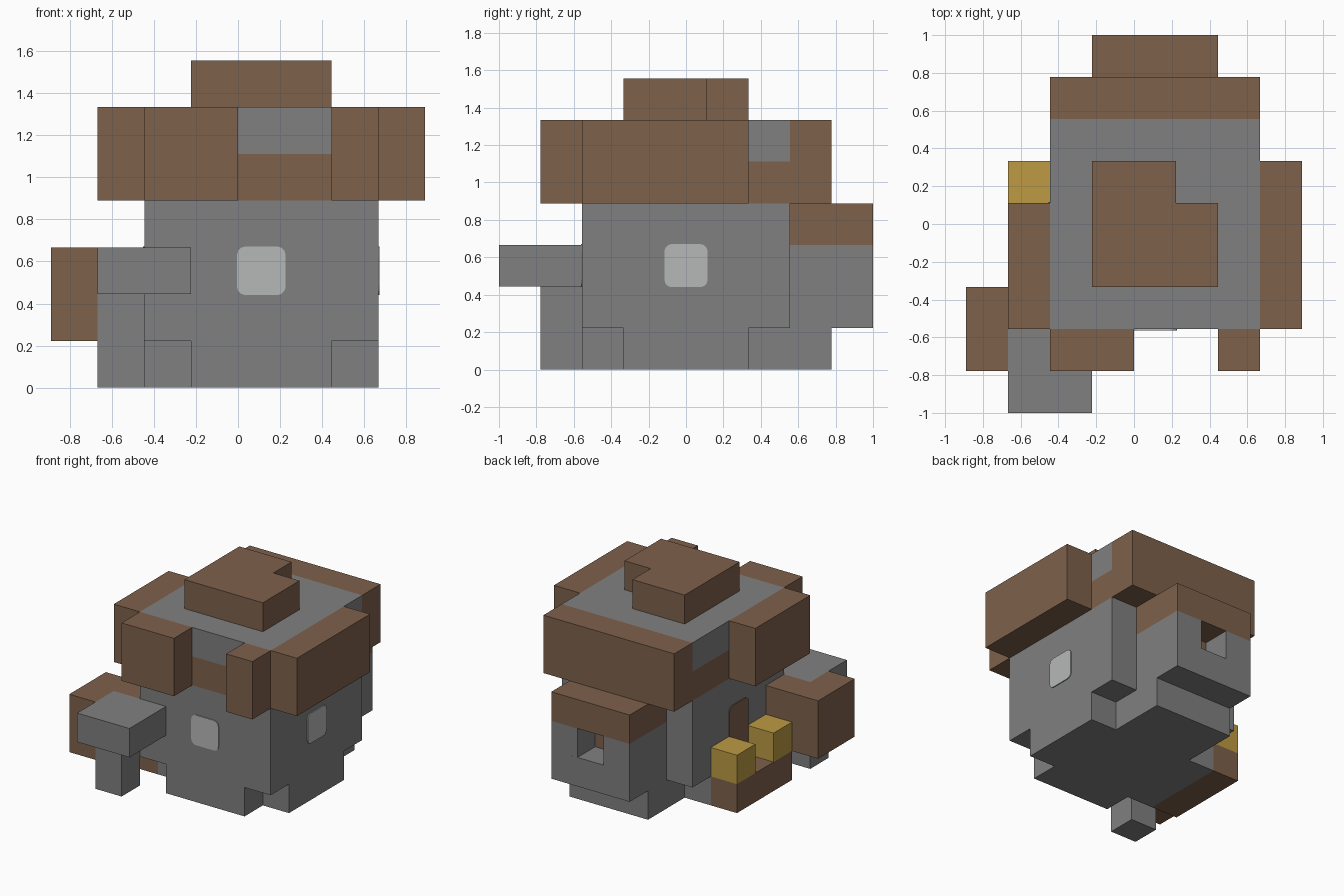
import bpy, bmesh
from mathutils import Matrix, Vector

if "Cube" in bpy.data.objects:
    bpy.data.objects.remove(bpy.data.objects["Cube"], do_unlink=True)

U = 2 / 9  # block size


def material(name, r, g, b):
    m = bpy.data.materials.new(name)
    m.use_nodes = True
    m.diffuse_color = (r, g, b, 1)
    m.node_tree.nodes["Principled BSDF"].inputs["Base Color"].default_value = (r, g, b, 1)
    return m


stone = material("grey stone", .216, .216, .216)
wood = material("brown wood", .209, .119, .07)
glass = material("pale window", .468, .485, .474)
straw = material("straw yellow", .509, .328, .058)


def finish(name, bm, mat):
    bmesh.ops.recalc_face_normals(bm, faces=bm.faces)
    mesh = bpy.data.meshes.new(name)
    bm.to_mesh(mesh)
    bm.free()
    mesh.materials.append(mat)
    ob = bpy.data.objects.new(name, mesh)
    bpy.context.collection.objects.link(ob)
    return ob


def prism(name, mat, outline, k0, k1):
    """Extrude a floor outline, given in blocks, from level k0 to k1."""
    bm = bmesh.new()
    face = bm.faces.new([bm.verts.new(((i - 4) * U, (j - 4.5) * U, k0 * U)) for i, j in outline])
    top = bmesh.ops.extrude_face_region(bm, geom=[face])["geom"]
    bmesh.ops.translate(bm, vec=(0, 0, (k1 - k0) * U),
                        verts=[v for v in top if isinstance(v, bmesh.types.BMVert)])
    return finish(name, bm, mat)


def box(name, mat, i0, i1, j0, j1, k0, k1):
    return prism(name, mat, [(i0, j0), (i1, j0), (i1, j1), (i0, j1)], k0, k1)


def plate(name, mat, i, j, k, axis, height=1):
    """Thin rounded panel centred on a wall point, facing along axis."""
    size = Vector((1.04 * U, 1.04 * U, (height + .04) * U))
    size[axis] = .014
    bm = bmesh.new()
    bmesh.ops.create_cube(bm, size=1, matrix=Matrix.Diagonal(size).to_4x4())
    corners = [e for e in bm.edges
               if abs((e.verts[0].co - e.verts[1].co)[axis]) > .01]
    bmesh.ops.bevel(bm, geom=corners, offset=.04, segments=3, profile=.5, affect='EDGES')
    ob = finish(name, bm, mat)
    ob.location = ((i - 4) * U, (j - 4.5) * U, k * U)


# Main hall on a footing with notched corners
prism("footing", stone,
      [(3, 2), (6, 2), (6, 3), (7, 3), (7, 6), (6, 6), (6, 8), (3, 8), (3, 6),
       (2, 6), (2, 3), (3, 3)], 0, 1)
box("hall_walls", stone, 2, 7, 2, 7, 1, 4)
plate("front_window", glass, 4.5, 2, 2.5, 1)
plate("left_window", glass, 7, 4.5, 2.5, 0)
plate("side_door", wood, 2, 4.5, 2, 0, height=2)

# Roof core, surrounding slabs and cap
box("roof_core_lower", wood, 2, 7, 2, 7, 4, 5)
box("roof_core_upper", stone, 2, 7, 2, 7, 5, 6)
box("roof_slab_front", wood, 2, 4, 1, 2, 4, 6)
box("roof_slab_front_corner", wood, 6, 7, 1, 2, 4, 6)
box("roof_slab_left", wood, 7, 8, 2, 6, 4, 6)
box("roof_slab_right", wood, 1, 2, 2, 5, 4, 6)
box("roof_slab_back", wood, 2, 7, 7, 8, 4, 6)
prism("roof_cap", wood, [(3, 3), (6, 3), (6, 5), (5, 5), (5, 6), (3, 6)], 6, 7)

# Back annex with a window recess
box("annex_floor", stone, 3, 6, 7, 9, 1, 2)
prism("annex_walls", stone,
      [(3, 7), (6, 7), (6, 9), (5, 9), (5, 8), (4, 8), (4, 9), (3, 9)], 2, 3)
box("annex_recess_panel", wood, 4, 5, 8, 8.03, 2, 3)
box("annex_roof", wood, 3, 6, 7, 9, 3, 4)

# Side store: post, stone shelf and wooden crate
box("store_post", stone, 1, 2, 1, 2, 0, 2)
prism("store_shelf", stone, [(1, 0), (3, 0), (3, 2), (1, 2)], 2, 3)
prism("store_crate", wood, [(0, 1), (1, 1), (1, 2), (2, 2), (2, 3), (0, 3)], 1, 3)

# Side porch with two straw bales
box("porch", wood, 1, 2, 3, 6, 0, 1)
for n, j in enumerate((3, 5), 1):
    box(f"straw_bale_{n}", straw, 1, 2, j, j + 1, 1, 2)
